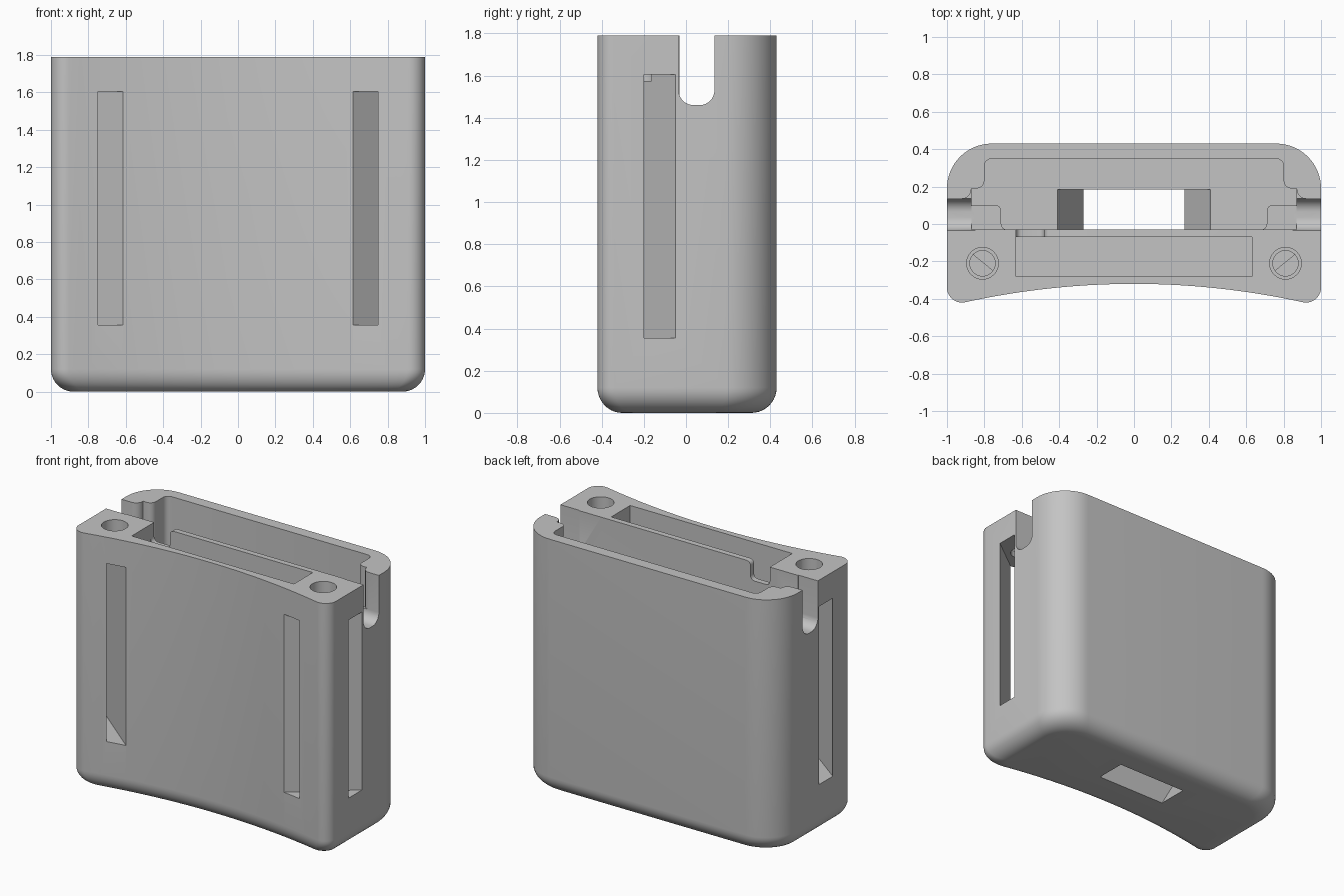
import bpy, bmesh
from math import sin, cos, radians, pi

if "Cube" in bpy.data.objects:
    bpy.data.objects.remove(bpy.data.objects["Cube"], do_unlink=True)

HEIGHT = 1.79
FLOOR = 0.25
FILLET = 0.12
SLOT_Z = 1.46
OVER = HEIGHT + 0.1

grey = bpy.data.materials.new("light grey plastic")
grey.use_nodes = True
colour = (0.55, 0.55, 0.55, 1)
grey.diffuse_color = colour
grey.node_tree.nodes["Principled BSDF"].inputs["Base Color"].default_value = colour


def arc(cx, cy, r, a0, a1, n=10):
    return [(cx + r * cos(radians(a0 + (a1 - a0) * i / n)),
             cy + r * sin(radians(a0 + (a1 - a0) * i / n))) for i in range(n + 1)]


def mirrored(half):
    """Close a half outline by mirroring it in x."""
    return half + [(-x, y) for x, y in reversed(half)]


def loft(name, rings):
    """Join closed rings of equal length and cap both ends."""
    bm = bmesh.new()
    loops = [[bm.verts.new(p) for p in ring] for ring in rings]
    n = len(loops[0])
    for a, b in zip(loops, loops[1:]):
        for i in range(n):
            j = (i + 1) % n
            bm.faces.new((a[i], a[j], b[j], b[i]))
    bm.faces.new(loops[0])
    bm.faces.new(loops[-1])
    bmesh.ops.recalc_face_normals(bm, faces=bm.faces)
    mesh = bpy.data.meshes.new(name)
    bm.to_mesh(mesh)
    bm.free()
    mesh.materials.append(grey)
    obj = bpy.data.objects.new(name, mesh)
    bpy.context.collection.objects.link(obj)
    return obj


def prism(name, points, lo, hi, axis="z"):
    place = {"x": lambda a, b, c: (c, a, b),
             "y": lambda a, b, c: (a, c, b),
             "z": lambda a, b, c: (a, b, c)}[axis]
    return loft(name, [[place(a, b, c) for a, b in points] for c in (lo, hi)])


def rect(x0, x1, y0, y1):
    return [(x0, y0), (x1, y0), (x1, y1), (x0, y1)]


# Outer shell: rounded back, concave front, filleted bottom
front = [(0.903 * i / 16, -0.32 - 0.098 * (i / 16) ** 2) for i in range(1, 16)]
half = front + arc(0.92, -0.34, 0.08, -102, 0) + arc(0.76, 0.19, 0.24, 0, 90, 16)
outline = mirrored(half)
rings = []
for i in range(11):
    t = i / 10 * pi / 2
    d = FILLET * (1 - sin(t))
    z = FILLET * (1 - cos(t))
    rings.append([(x * (1 - d), y * (1 - d / 0.43), z) for x, y in outline])
rings.append([(x, y, HEIGHT) for x, y in outline])
case = loft("case_body", rings)
cutters = []

# Main compartment with corner ribs and lower front posts
ribs = ([(0.68, -0.03)] + arc(0.68, 0.0, 0.03, -90, 0, 4)[1:]
        + arc(0.74, 0.07, 0.03, 180, 90, 4)
        + [(0.87, 0.1), (0.87, 0.19)]
        + arc(0.84, 0.23, 0.04, 270, 180, 4)
        + arc(0.76, 0.31, 0.04, 0, 90, 4))
cutters.append(prism("main_cavity", mirrored(ribs), FLOOR, OVER))
cutters.append(prism("upper_cavity", rect(-0.87, 0.87, -0.03, 0.15), SLOT_Z, OVER))

# Front pocket and the notch in the partition
cutters.append(prism("front_pocket", rect(-0.63, 0.63, -0.28, -0.07), FLOOR, OVER))
notch = ([(-0.63, OVER)] + arc(-0.6, HEIGHT - 0.1, 0.03, 180, 270, 4)
         + arc(-0.51, HEIGHT - 0.1, 0.03, 270, 360, 4)
         + arc(-0.45, HEIGHT - 0.03, 0.03, 180, 90, 4) + [(-0.45, OVER)])
cutters.append(prism("partition_notch", notch, -0.1, 0.0, "y"))

# Tapered opening through the floor
cutters.append(loft("floor_opening", [
    [(x, y, z) for x, y in rect(-w, w, -0.03, 0.185)]
    for w, z in ((0.27, -0.05), (0.27, 0.0), (0.41, FLOOR), (0.41, FLOOR + 0.05))]))

# Side notches, strap channels and screw holes on both sides
for side, s in (("left", 1), ("right", -1)):
    u = ([(-0.035, OVER)] + arc(0.035, SLOT_Z + 0.07, 0.07, 180, 270, 8)
         + arc(0.065, SLOT_Z + 0.07, 0.07, 270, 360, 8) + [(0.135, OVER)])
    cutters.append(prism(side + "_side_notch", u, s * 0.85, s * 1.1, "x"))
    flare = [(0.86, 0.13), (0.86, 0.19)] + arc(0.92, 0.185, 0.05, 180, 270, 5)
    flare.append((0.92, 0.13))
    cutters.append(prism(side + "_notch_flare", [(s * x, y) for x, y in flare],
                         SLOT_Z + 0.07, OVER))
    band = [(0.56, -0.409), (0.72, -0.41), (1.08, -0.14), (1.08, 0.015)]
    cutters.append(prism(side + "_strap_channel", [(s * x, y) for x, y in band],
                         0.355, 1.605))
    for name, r, z in (("screw_bore", 0.068, 1.575), ("screw_hole", 0.085, 1.65)):
        circle = arc(s * 0.81, -0.21, r, 0, 360, 32)[:-1]
        cutters.append(prism(side + "_" + name, circle, z, OVER))

# Carve everything out of the shell
bpy.ops.object.select_all(action="DESELECT")
bpy.context.view_layer.objects.active = case
case.select_set(True)
for cutter in cutters:
    cutter.hide_render = True
    mod = case.modifiers.new(cutter.name, "BOOLEAN")
    mod.operation = "DIFFERENCE"
    mod.solver = "EXACT"
    mod.object = cutter
    bpy.ops.object.modifier_apply(modifier=mod.name)
    bpy.data.objects.remove(cutter, do_unlink=True)

bpy.ops.object.shade_smooth_by_angle(angle=radians(30))
